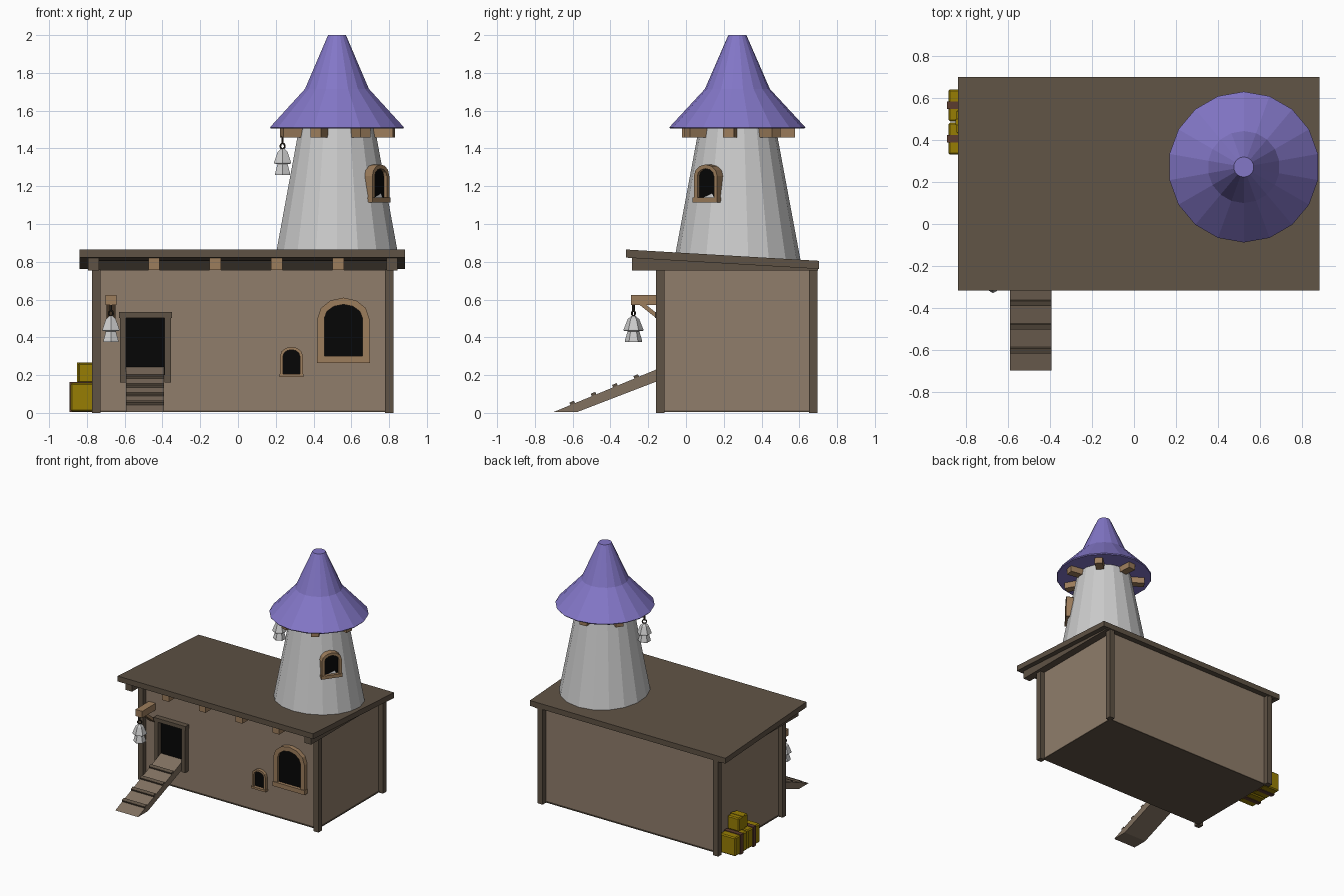
import bpy, bmesh, math
from mathutils import Matrix, Vector

if "Cube" in bpy.data.objects:
    bpy.data.objects.remove(bpy.data.objects["Cube"])


def material(name, r, g, b):
    m = bpy.data.materials.new(name)
    m.diffuse_color = [(c / 255) ** 2.2 for c in (r, g, b)] + [1]
    m.use_nodes = True
    m.node_tree.nodes["Principled BSDF"].inputs["Base Color"].default_value = m.diffuse_color
    return m


WALL = material("plaster", 142, 124, 106)
DARK = material("dark_wood", 95, 83, 70)
TAN = material("light_wood", 155, 124, 92)
PLANK = material("plank", 128, 112, 96)
BLACK = material("opening", 14, 14, 14)
SHADE = material("shadow_wood", 52, 47, 40)
PURPLE = material("purple_roof", 130, 118, 198)
YELLOW = material("crate_yellow", 150, 125, 12)
STRAP = material("strap", 92, 62, 50)


def finish(bm, name, mat=None):
    bmesh.ops.recalc_face_normals(bm, faces=bm.faces[:])
    me = bpy.data.meshes.new(name)
    bm.to_mesh(me)
    bm.free()
    ob = bpy.data.objects.new(name, me)
    bpy.context.collection.objects.link(ob)
    if mat:
        me.materials.append(mat)
    return ob


def box(name, x, y, z, mat, bevel=0):
    bm = bmesh.new()
    bmesh.ops.create_cube(bm, size=1)
    for v in bm.verts:
        v.co = [(a + b) / 2 + c * (b - a) for (a, b), c in zip((x, y, z), v.co)]
    if bevel:
        bmesh.ops.bevel(bm, geom=bm.edges[:], offset=bevel, segments=1, affect='EDGES')
    return finish(bm, name, mat)


def prism_x(name, profile, x0, x1, mat):
    """Extrude a (y, z) profile from x0 to x1."""
    bm = bmesh.new()
    f = bm.faces.new([bm.verts.new((x0, y, z)) for y, z in profile])
    ext = bmesh.ops.extrude_face_region(bm, geom=[f])["geom"]
    bmesh.ops.translate(bm, vec=(x1 - x0, 0, 0),
                        verts=[v for v in ext if isinstance(v, bmesh.types.BMVert)])
    return finish(bm, name, mat)


def lathe(name, profile, sides, loc, mat=None):
    """Faceted turned solid from (radius, z) points, first vertex towards +y."""
    bm = bmesh.new()
    rings = [[bm.verts.new((r * math.sin(2 * math.pi * i / sides),
                            r * math.cos(2 * math.pi * i / sides), z))
              for i in range(sides)] for r, z in profile]
    for a, b in zip(rings, rings[1:]):
        for i in range(sides):
            j = (i + 1) % sides
            bm.faces.new((a[i], a[j], b[j], b[i]))
    bm.faces.new(rings[0])
    bm.faces.new(rings[-1])
    ob = finish(bm, name, mat)
    ob.location = loc
    return ob


def arch(w, z0, spring, top, n=6):
    arc = [(-w * math.cos(math.pi * i / n), spring + (top - spring) * math.sin(math.pi * i / n))
           for i in range(n + 1)]
    return [(-w, z0)] + arc + [(w, z0)]


def window(name, w, h, t, sill, depth, loc, angle=0):
    """Arched frame, sill and dark pane; local front faces -y at y = 0."""
    spring = h - w * 0.8
    outer, inner = arch(w, sill, spring, h), arch(w - t, sill, spring, h - t)
    bm = bmesh.new()
    loops = [[bm.verts.new((x, y, z)) for x, z in pts]
             for y, pts in ((depth, outer), (0, outer), (0, inner), (depth, inner))]
    for a, b in zip(loops, loops[1:]):
        for i in range(len(a) - 1):
            bm.faces.new((a[i], a[i + 1], b[i + 1], b[i]))
    bm2 = bmesh.new()
    bm2.faces.new([bm2.verts.new((x, 0.02, z)) for x, z in inner])
    parts = [finish(bm, name + "_frame", TAN), finish(bm2, name + "_pane", BLACK),
             box(name + "_sill", (-w - 0.004, w + 0.004), (-0.005, depth), (0, sill), TAN)]
    for ob in parts:
        ob.location = loc
        ob.rotation_euler.z = angle


def lantern(name, x, y, top):
    """Hanging lantern with ring and hook, top = underside of its beam."""
    lathe(name + "_cap", [(.012, -.06), (.03, -.075), (.052, -.13), (.052, -.137), (.03, -.14)][::-1],
          6, (x, y, top))
    lathe(name + "_body", [(.046, -.197), (.046, -.19), (.031, -.14)], 6, (x, y, top))
    lathe(name + "_hook", [(.007, -.03), (.007, .01)], 6, (x, y, top), SHADE)
    bpy.ops.mesh.primitive_torus_add(location=(x, y, top - .045), rotation=(math.pi / 2, 0, .6),
                                     major_radius=.015, minor_radius=.005,
                                     major_segments=10, minor_segments=5)
    ob = bpy.context.object
    ob.name = name + "_ring"
    ob.data.materials.append(SHADE)


def under(y):
    """Height of the sloping roof's underside."""
    return 0.822 - 0.06 * (y + 0.315) / 1.02


# House body and floor
box("house_walls", (-.735, .785), (-.12, .655), (.012, .757), WALL)
box("floor", (-.74, .79), (-.125, .66), (.004, .012), DARK)
prism_x("back_wall_top", [(.63, .757), (.655, .757), (.655, under(.655)), (.63, under(.63))],
        -.735, .785, WALL)
box("eave_board", (-.735, .785), (-.10, -.08), (.755, .808), SHADE)

# Sloping roof slab, end beams and joists
prism_x("flat_roof", [(-.318, .822), (.703, .762), (.703, .805), (-.318, .865)], -.84, .885, DARK)
for side, x in (("left", -.765), ("right", .815)):
    prism_x(side + "_roof_beam", [(-.285, .755), (.698, .755), (.698, under(.698)), (-.285, under(-.285))],
            x - .03, x + .03, DARK)
for i in range(4):
    x = -.445 + i * .325
    prism_x(f"joist_{i}", [(-.28, .757), (.64, .757), (.64, under(.64)), (-.28, under(-.28))],
            x - .03, x + .03, TAN)

# Corner posts
for px, x in (("left", -.772), ("right", .777)):
    for py, y in (("front", -.16), ("back", .652)):
        box(f"{py}_{px}_post", (x, x + .045), (y, y + .045), (0, .76), DARK)

# Door: jambs, lintel and dark opening
box("door_left_jamb", (-.625, -.592), (-.16, -.1), (.16, .505), DARK)
box("door_right_jamb", (-.388, -.355), (-.16, -.1), (.16, .505), DARK)
box("door_lintel", (-.63, -.35), (-.163, -.1), (.503, .533), DARK)
box("door_opening", (-.595, -.385), (-.126, -.11), (.2, .505), BLACK)

# Ramp with cleats
prism_x("ramp", [(-.12, .245), (-.70, .005), (-.575, .005), (-.12, .18)], -.593, -.393, PLANK)
slope = math.atan2(.24, .58)
for i in range(4):
    y = -.6 + i * .113
    cleat = box(f"ramp_cleat_{i}", (-.593, -.393), (-.013, .013), (-.01, .014), DARK)
    cleat.location = (0, y, .005 + (y + .70) * .24 / .58)
    cleat.rotation_euler.x = slope

# Windows on the front wall and on the tower
window("large_window", .137, .345, .036, .036, .05, (.558, -.155, .265))
window("small_window", .06, .16, .016, .016, .04, (.283, -.145, .19))
CX, CY = .524, .272
a = math.radians(-36)
window("tower_window", .076, .2, .022, .026, .1,
       (CX + .287 * math.cos(a), CY + .287 * math.sin(a), 1.115), a + math.pi / 2)

# Tower and its bell-shaped roof
lathe("tower", [(.334, .81), (.203, 1.512)], 18, (CX, CY, 0))
lathe("tower_roof", [(.355, 1.505), (.36, 1.512), (.172, 1.715), (.048, 2.0)], 18, (CX, CY, 0), PURPLE)

# Radial rafters under the tower roof
for i in range(7):
    ang = math.radians(-9) + i * 2 * math.pi / 7
    rafter = box(f"tower_rafter_{i}", (.14, .305), (-.03, .03), (1.457, 1.51), TAN)
    rafter.location = (CX, CY, 0)
    rafter.rotation_euler.z = ang

# Lanterns and the door bracket
box("bracket_arm", (-.702, -.642), (-.29, -.115), (.572, .625), TAN)
prism_x("bracket_brace", [(-.25, .575), (-.215, .575), (-.12, .5), (-.12, .472)], -.695, -.649, TAN)
lantern("door_lantern", -.673, -.278, .572)
lantern("tower_lantern", .236, .187, 1.457)

# Crates beside the left wall
for i, y in enumerate((.408, .566)):
    box(f"lower_crate_{i}", (-.886, -.745), (y - .077, y + .077), (.008, .158), YELLOW, .008)
    box(f"crate_strap_{i}", (-.892, -.745), (y - .018, y + .018), (.004, .163), STRAP)
box("upper_crate", (-.848, -.745), (.43, .545), (.158, .265), YELLOW, .008)
box("upper_crate_strap", (-.852, -.745), (.472, .502), (.16, .268), YELLOW)
